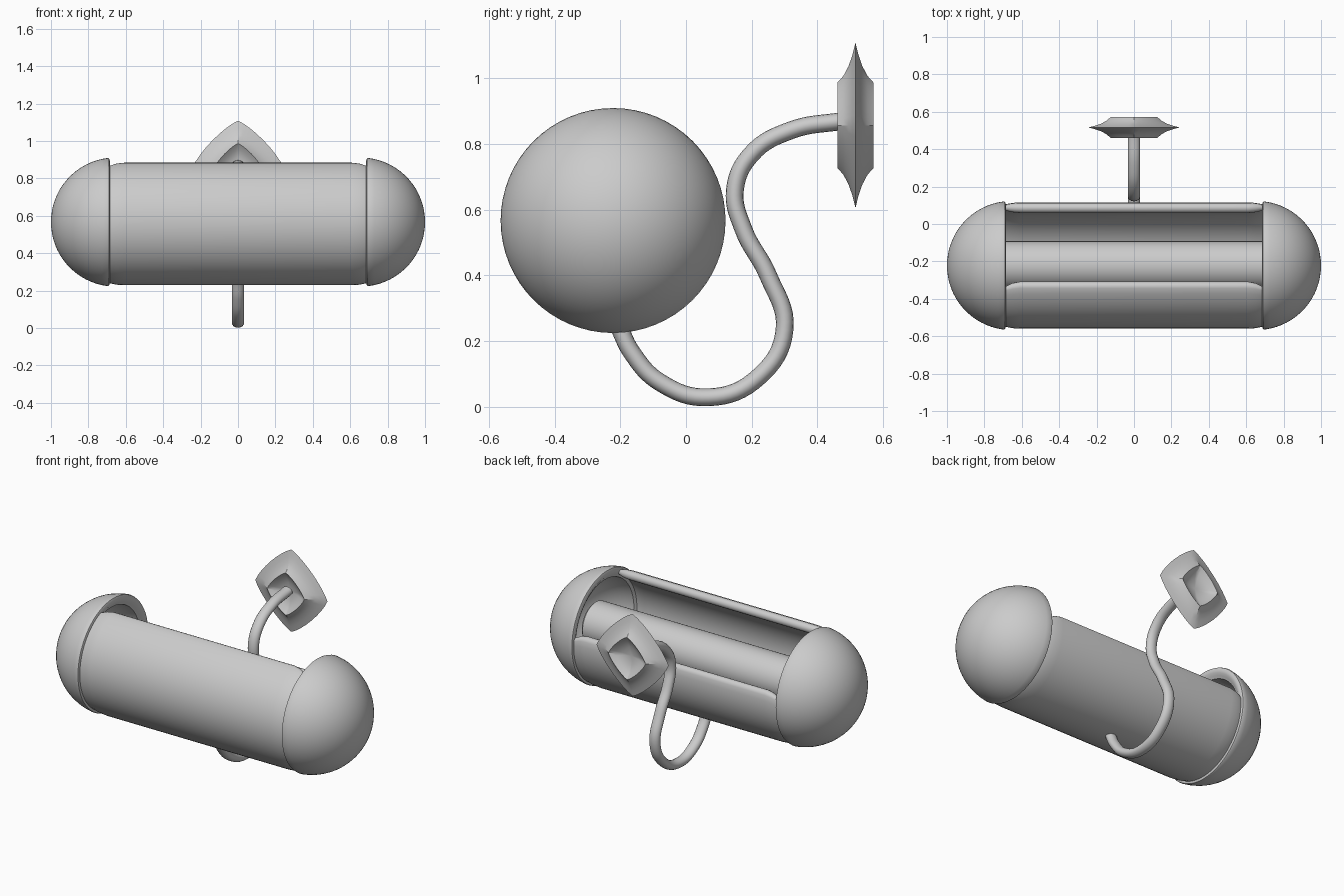
import bpy, bmesh, math
from mathutils import Vector

cube = bpy.data.objects.get("Cube")
if cube:
    bpy.data.objects.remove(cube)

grey = bpy.data.materials.new("plain grey")
grey.use_nodes = True
colour = (0.6, 0.6, 0.6, 1)
grey.diffuse_color = colour
grey.node_tree.nodes["Principled BSDF"].inputs["Base Color"].default_value = colour

AXIS_Y, AXIS_Z = -0.222, 0.567


def finish(obj, angle=35):
    obj.data.materials.append(grey)
    bpy.ops.object.select_all(action='DESELECT')
    obj.select_set(True)
    bpy.context.view_layer.objects.active = obj
    bpy.ops.object.shade_smooth_by_angle(angle=math.radians(angle))


def loft(name, rings, caps=True, angle=35):
    """Skin a list of closed rings of points, optionally capping both ends."""
    bm = bmesh.new()
    rows = [[bm.verts.new(p) for p in ring] for ring in rings]
    for a, b in zip(rows, rows[1:]):
        for i in range(len(a)):
            j = (i + 1) % len(a)
            bm.faces.new((a[i], a[j], b[j], b[i]))
    if caps:
        bm.faces.new(rows[0])
        bm.faces.new(rows[-1])
    bmesh.ops.remove_doubles(bm, verts=bm.verts, dist=1e-5)
    bmesh.ops.recalc_face_normals(bm, faces=bm.faces)
    mesh = bpy.data.meshes.new(name)
    bm.to_mesh(mesh)
    bm.free()
    obj = bpy.data.objects.new(name, mesh)
    bpy.context.collection.objects.link(obj)
    finish(obj, angle)
    return obj


def polar(x, r, a):
    return Vector((x, AXIS_Y + r * math.cos(a), AXIS_Z + r * math.sin(a)))


def lathe(name, profile, sides, caps=False):
    """Turn an (x, radius) profile about the long axis."""
    return loft(name, [[polar(x, r, math.tau * i / sides) for i in range(sides)]
                       for x, r in profile], caps)


# Hollow domed end caps with a rounded lip
def arc(radius, start, end, steps=16):
    for i in range(steps + 1):
        a = math.radians(start + (end - start) * i / steps)
        yield 0.655 + radius * math.cos(a), radius * math.sin(a)


lip = [(0.69, 0.34), (0.685, 0.327), (0.687, 0.31), (0.697, 0.295)]
dome = list(arc(0.345, 0, 83)) + lip + list(arc(0.285, 80, 0))
for side, sign in (("left", 1), ("right", -1)):
    lathe(side + "_end_cap", [(sign * x, r) for x, r in dome], 64)

# Inner roller
lathe("inner_roller", [(-0.78, 0.115), (-0.765, 0.13), (0.765, 0.13), (0.78, 0.115)], 48, True)


# Open-topped trough with rounded lips and tapered ends
def trough_section(x, outer, inner, inset, steps=48):
    start, end = math.radians(111 + inset), math.radians(369 - inset)
    mid, half = (outer + inner) / 2, (outer - inner) / 2
    ring = [polar(x, outer, start + (end - start) * i / steps) for i in range(steps + 1)]
    for edge, turn in ((end, 1), (start, -1)):
        for k in range(1, 6):
            t = math.pi * k / 6
            ring.append(polar(x, mid + turn * half * math.cos(t),
                              edge + turn * half * math.sin(t) / mid))
        if turn == 1:
            ring += [polar(x, inner, end + (start - end) * i / steps) for i in range(steps + 1)]
    return ring


ends = [(0.71, 0.32, 0.3, 4), (0.685, 0.328, 0.295, 3), (0.65, 0.335, 0.288, 1), (0.61, 0.338, 0.285, 0)]
stations = [(-x, *rest) for x, *rest in ends] + ends[::-1]
loft("trough", [trough_section(*s) for s in stations])

# Curling tail, slightly wider than it is thick
path = [(-0.205, 0.245), (-0.165, 0.165), (-0.08, 0.075), (0.07, 0.029), (0.22, 0.09),
        (0.3, 0.235), (0.25, 0.4), (0.175, 0.54), (0.149, 0.66), (0.2, 0.77),
        (0.32, 0.842), (0.48, 0.871)]
curve = bpy.data.curves.new("tail", 'CURVE')
curve.dimensions = '3D'
curve.bevel_depth = 0.027
curve.bevel_resolution = 6
curve.resolution_u = 8
curve.use_fill_caps = True
spline = curve.splines.new('BEZIER')
spline.bezier_points.add(len(path) - 1)
for point, (y, z) in zip(spline.bezier_points, path):
    point.co = (0, y, z)
    point.handle_left_type = point.handle_right_type = 'AUTO'
tail = bpy.data.objects.new("tail", curve)
bpy.context.collection.objects.link(tail)
tail.scale.x = 1.22
bpy.ops.object.select_all(action='DESELECT')
tail.select_set(True)
bpy.context.view_layer.objects.active = tail
bpy.ops.object.convert(target='MESH')
finish(bpy.context.object)


# Diamond tail tip with bowed edges and a hollow in each face
def diamond(radius, y, steps=8):
    ring = []
    corners = [(0.97, 0), (0, 1), (-0.97, 0), (0, -1)]
    for i in range(4):
        (ax, az), (bx, bz) = corners[i], corners[(i + 1) % 4]
        for k in range(steps):
            t = k / steps
            bow = 1 + 0.56 * t * (1 - t)
            ring.append((radius * bow * (ax + (bx - ax) * t), 0.516 + y,
                         0.857 + radius * bow * (az + (bz - az) * t)))
    return ring


half = [(0, 0.01), (0.06, 0.018), (0.1, 0.033), (0.13, 0.055), (0.15, 0.037),
        (0.18, 0.021), (0.215, 0.009), (0.252, 0)]
profile = half + [(r, -y) for r, y in half[-2::-1]]
loft("tail_tip", [diamond(r, y) for r, y in profile], caps=False, angle=25)
